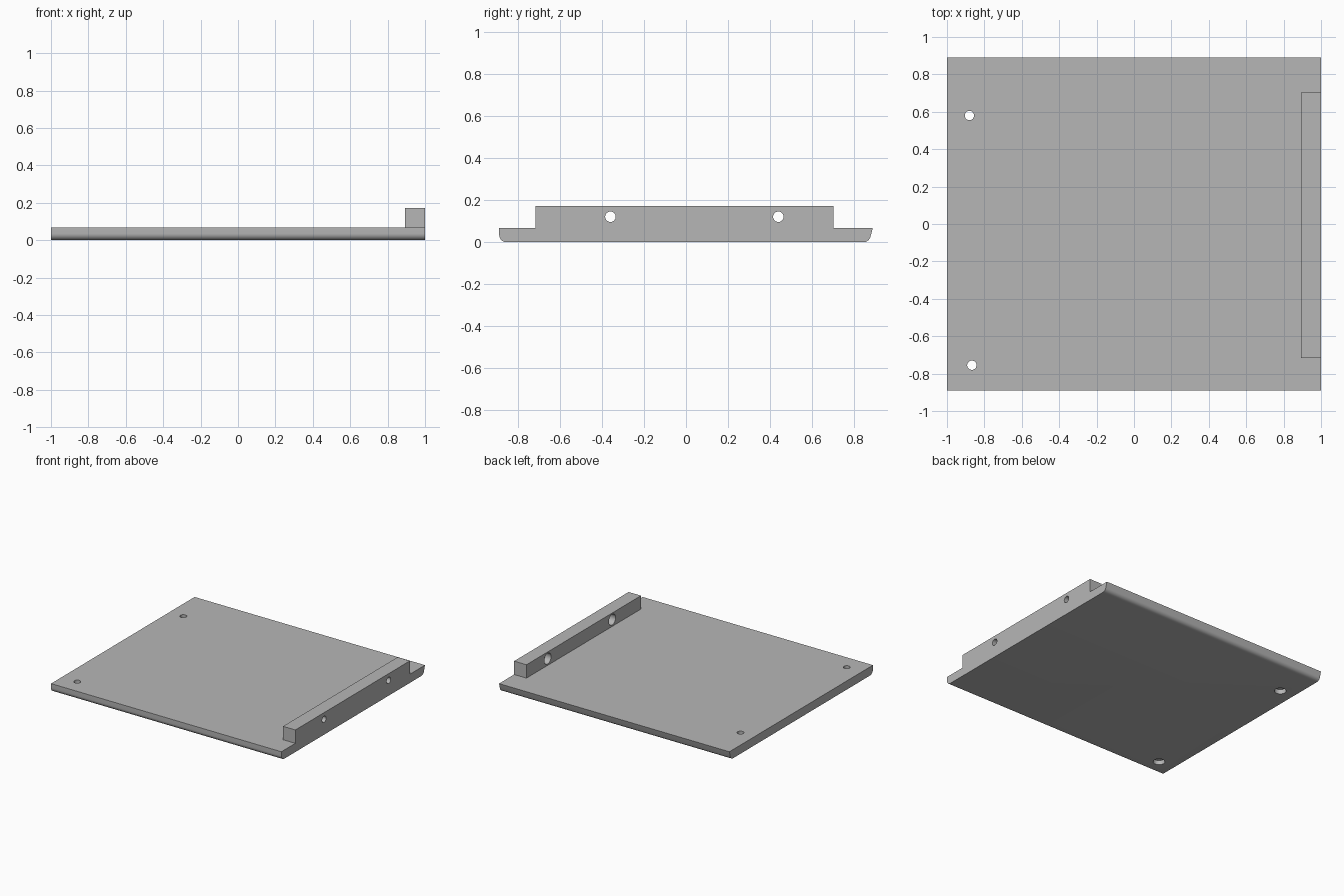
import bpy, bmesh, math
from mathutils import Matrix

cube = bpy.data.objects.get("Cube")
if cube:
    bpy.data.objects.remove(cube, do_unlink=True)

grey = bpy.data.materials.new("plain grey")
grey.use_nodes = True
grey.diffuse_color = (0.47, 0.47, 0.47, 1)
grey.node_tree.nodes["Principled BSDF"].inputs["Base Color"].default_value = grey.diffuse_color

PLATE_TOP, RAIL_TOP = 0.068, 0.173
HALF_Y, RAIL_IN = 0.89, 0.893


def finish(name, bm):
    bmesh.ops.recalc_face_normals(bm, faces=bm.faces)
    mesh = bpy.data.meshes.new(name)
    bm.to_mesh(mesh)
    bm.free()
    mesh.materials.append(grey)
    obj = bpy.data.objects.new(name, mesh)
    bpy.context.collection.objects.link(obj)
    return obj


def extrude_x(name, profile, x0, x1):
    bm = bmesh.new()
    face = bm.faces.new([bm.verts.new((x0, y, z)) for y, z in profile])
    moved = bmesh.ops.extrude_face_region(bm, geom=[face])["geom"]
    bmesh.ops.translate(bm, vec=(x1 - x0, 0, 0),
                        verts=[v for v in moved if isinstance(v, bmesh.types.BMVert)])
    return finish(name, bm)


def arc(cy, cz, r, a0, a1, n=8):
    angles = [math.radians(a0 + (a1 - a0) * i / n) for i in range(n + 1)]
    return [(cy + r * math.cos(a), cz + r * math.sin(a)) for a in angles]


def combine(obj, tool, operation):
    mod = obj.modifiers.new(operation.title(), 'BOOLEAN')
    mod.operation, mod.solver, mod.object = operation, 'EXACT', tool
    bpy.context.view_layer.objects.active = obj
    bpy.ops.object.modifier_apply(modifier=mod.name)
    bpy.data.objects.remove(tool, do_unlink=True)


def drill(obj, centre, axis, radius, length):
    bm = bmesh.new()
    bmesh.ops.create_cone(bm, cap_ends=True, segments=32, radius1=radius,
                          radius2=radius, depth=length)
    if axis == 'X':
        bmesh.ops.rotate(bm, verts=bm.verts, matrix=Matrix.Rotation(math.pi / 2, 3, 'Y'))
    bmesh.ops.translate(bm, verts=bm.verts, vec=centre)
    cutter = finish("hole_cutter", bm)
    cutter.hide_render = True
    combine(obj, cutter, 'DIFFERENCE')


# Plate: rounded lower front edge, slanted and rounded back edge
R = 0.035
profile = [(-HALF_Y, PLATE_TOP)] + arc(-HALF_Y + R, R, R, 180, 270)
profile += arc(0.845, R, R, 270, 342) + [(HALF_Y, PLATE_TOP)]
plate = extrude_x("mounting_plate", profile, -1, 1)

# Upright rail on the edge
rail = extrude_x("rail", [(-0.717, 0.03), (0.703, 0.03), (0.703, RAIL_TOP),
                          (-0.717, RAIL_TOP)], RAIL_IN, 1)
combine(plate, rail, 'UNION')

# Plate holes, counterbored from below
for x, y in ((-0.88, 0.58), (-0.867, -0.755)):
    drill(plate, (x, y, 0), 'Z', 0.025, 0.4)
    drill(plate, (x, y, 0), 'Z', 0.042, 0.07)

# Rail holes, counterbored from the inner face
for y in (-0.36, 0.44):
    drill(plate, (1, y, 0.121), 'X', 0.025, 0.4)
    drill(plate, (RAIL_IN, y, 0.121), 'X', 0.042, 0.1)

# Smooth the rounded surfaces, keep the edges sharp
bpy.ops.object.select_all(action='DESELECT')
plate.select_set(True)
bpy.context.view_layer.objects.active = plate
bpy.ops.object.shade_smooth_by_angle(angle=math.radians(30))
